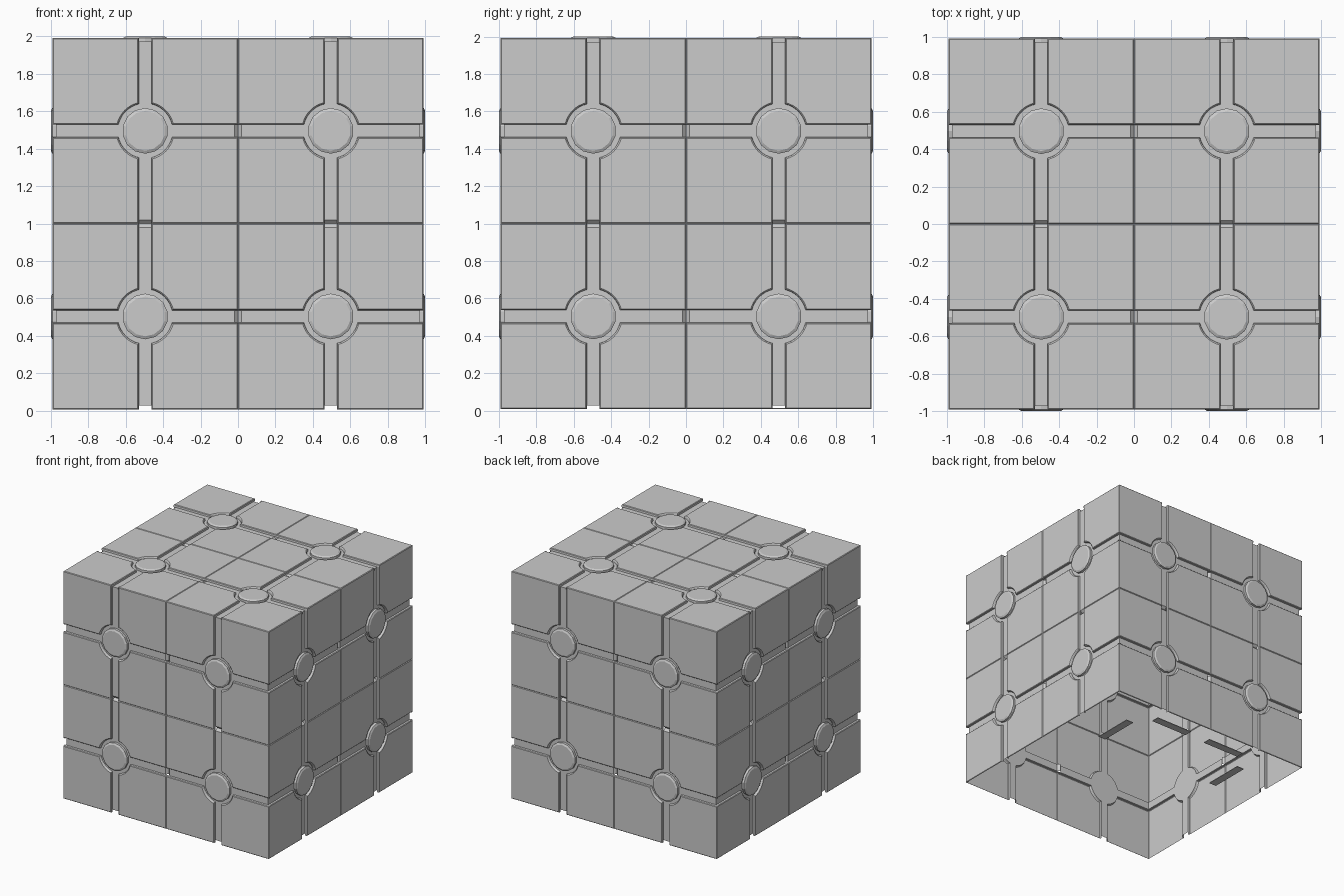
import bpy, bmesh, math
from mathutils import Matrix, Vector

cube = bpy.data.objects.get("Cube")
if cube:
    bpy.data.objects.remove(cube, do_unlink=True)

grey = bpy.data.materials.new("plain_grey")
grey.use_nodes = True
GREY = (0.6, 0.6, 0.6, 1)
grey.diffuse_color = GREY
grey.node_tree.nodes["Principled BSDF"].inputs["Base Color"].default_value = GREY

CELL = 0.496                 # half width of one block
FACE = 2 * CELL              # height of the panel faces
FLOOR = FACE - 0.02          # height of the groove floors
ARC = 8                      # steps in each quarter ring


def finish(bm, name, matrix):
    bmesh.ops.remove_doubles(bm, verts=bm.verts, dist=0.0002)
    bmesh.ops.recalc_face_normals(bm, faces=bm.faces)
    mesh = bpy.data.meshes.new(name)
    bm.to_mesh(mesh)
    bm.free()
    mesh.materials.append(grey)
    obj = bpy.data.objects.new(name, mesh)
    obj.matrix_world = matrix
    bpy.context.collection.objects.link(obj)


def curve_edge(gap, radius, edge):
    """Inner edge of a corner panel: groove, quarter ring, groove."""
    start = math.asin(gap / radius)
    step = (math.pi / 2 - 2 * start) / ARC
    arc = [(radius * math.cos(start + i * step), radius * math.sin(start + i * step))
           for i in range(ARC + 1)]
    return [(edge, gap)] + arc + [(gap, edge)]


def build_side(name, matrix):
    panels, grooves, studs = bmesh.new(), bmesh.new(), bmesh.new()
    signs = (-1, 1)
    for tu, tv in [(a, b) for a in signs for b in signs]:
        for su, sv in [(a, b) for a in signs for b in signs]:
            def loop(bm, points, height):
                return [bm.verts.new((tu * CELL + su * x, tv * CELL + sv * y, height))
                        for x, y in points]

            def panel_outline(gap, radius, edge):
                return curve_edge(gap, radius, edge) + [(edge, edge)]

            # corner panel with a chamfered rim
            top = loop(panels, panel_outline(0.040, 0.155, CELL - 0.005), FACE)
            rim = loop(panels, panel_outline(0.035, 0.150, CELL), FACE - 0.005)
            panels.faces.new(top)
            count = len(top)
            for i in range(count):
                j = (i + 1) % count
                panels.faces.new((top[i], top[j], rim[j], rim[i]))

            # wall down to the groove, and groove floor
            end = CELL - 0.02
            wall_top = loop(grooves, curve_edge(0.035, 0.150, CELL), FACE - 0.005)
            wall_low = loop(grooves, curve_edge(0.033, 0.147, CELL), FLOOR)
            for i in range(len(wall_top) - 1):
                grooves.faces.new((wall_top[i], wall_top[i + 1],
                                   wall_low[i + 1], wall_low[i]))
            floor = [(0, 0)] + [(end, 0)] + curve_edge(0.033, 0.147, end) + [(0, end)]
            grooves.faces.new(loop(grooves, floor, FLOOR))

            # groove floor dips where two blocks meet
            for inner, swap in ((su == -tu, False), (sv == -tv, True)):
                if inner:
                    near, far = [(end, 0), (end, 0.033)], [(CELL, 0.033), (CELL, 0)]
                    if swap:
                        near = [p[::-1] for p in near]
                        far = [p[::-1] for p in far]
                    grooves.faces.new(loop(grooves, near, FLOOR)
                                      + loop(grooves, far, FLOOR - 0.02))

        # round stud in the middle of the block face
        for r1, r2, low, high in ((0.122, 0.122, FLOOR, 0.992), (0.122, 0.106, 0.992, 1.0)):
            bmesh.ops.create_cone(
                studs, cap_ends=high == 1.0, segments=14, radius1=r1, radius2=r2,
                depth=high - low,
                matrix=Matrix.Translation((tu * CELL, tv * CELL, (low + high) / 2)))
    # remove hidden caps inside the studs
    hidden = [f for f in studs.faces
              if abs(f.normal.z) > 0.99 and f.calc_center_median().z < 0.999]
    bmesh.ops.delete(studs, geom=hidden, context='FACES')
    finish(panels, name + "_panels", matrix)
    finish(grooves, name + "_grooves", matrix)
    finish(studs, name + "_studs", matrix)


# four walls and the top; the underside stays open
centre = Matrix.Translation((0, 0, 1))
build_side("top", centre)
for i, side in enumerate(("front", "left", "back", "right")):
    turn = Matrix.Rotation(i * math.pi / 2, 4, 'Z')
    build_side(side, centre @ turn @ Matrix.Rotation(math.pi / 2, 4, 'X'))

# small plates in the open underside
for name, x, y, w, d in (("side_plate", 0.6, 0.48, 0.07, 0.36),
                         ("rear_plate", 0.28, 0.82, 0.36, 0.07)):
    for sign, hand in ((1, "left"), (-1, "right")):
        bm = bmesh.new()
        bmesh.ops.create_cube(bm, size=1, matrix=Matrix.Diagonal((w, d, 0.006, 1)))
        finish(bm, hand + "_" + name, Matrix.Translation((sign * x, y, 0.012)))
